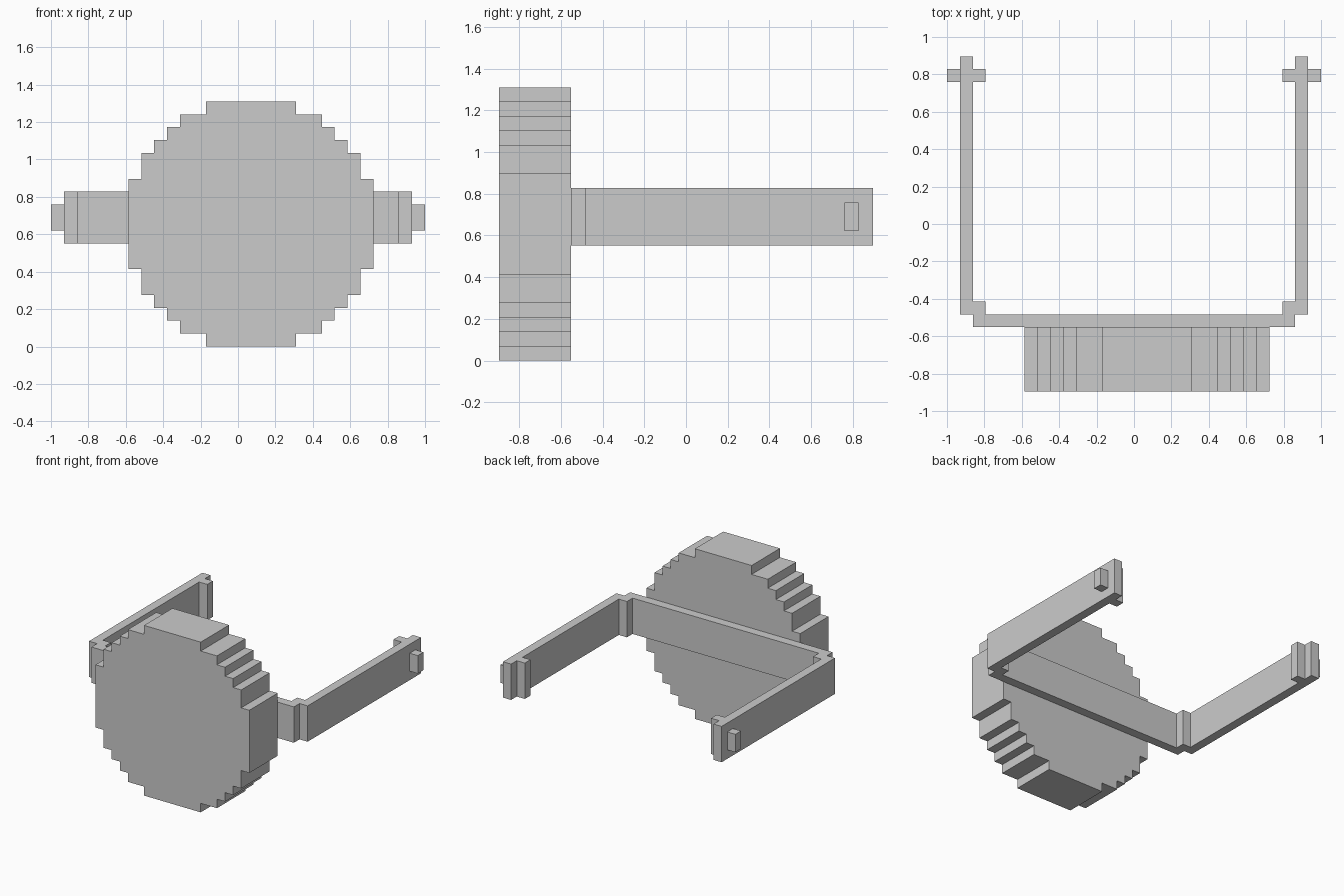
import bpy, bmesh
from mathutils import Vector

if "Cube" in bpy.data.objects:
    bpy.data.objects.remove(bpy.data.objects["Cube"])

U = 2 / 29                      # one block of the stepped grid
Y0 = -13                        # grid row 0 along y


def prism(name, outline, offset):
    """Extrude a closed outline of grid points by an offset in grid units."""
    bm = bmesh.new()
    face = bm.faces.new([bm.verts.new(Vector(p) * U) for p in outline])
    ext = bmesh.ops.extrude_face_region(bm, geom=[face])
    moved = [v for v in ext["geom"] if isinstance(v, bmesh.types.BMVert)]
    bmesh.ops.translate(bm, vec=Vector(offset) * U, verts=moved)
    bmesh.ops.recalc_face_normals(bm, faces=bm.faces)
    mesh = bpy.data.meshes.new(name)
    bm.to_mesh(mesh)
    bm.free()
    obj = bpy.data.objects.new(name, mesh)
    bpy.context.collection.objects.link(obj)
    return obj


# Round face: stepped disc, (half width, bottom z) for the lower steps
steps = [(3.5, 0), (5.5, 1), (6.5, 2), (7.5, 3), (8.5, 4), (9.5, 6)]
quarter = []
for i, (w, z) in enumerate(steps):
    quarter.append((w, z))
    if i + 1 < len(steps):
        quarter.append((w, steps[i + 1][1]))
right = quarter + [(w, 19 - z) for w, z in reversed(quarter)]
left = [(-w, z) for w, z in reversed(right)]
prism("round_face", [(1 + w, Y0, z) for w, z in right + left], (0, 5, 0))

# Strap: back bar, stepped corners, side arms and inner end catches
half = [(12.5, 5), (12.5, 6), (13.5, 6), (13.5, 26), (12.5, 26), (12.5, 25),
        (11.5, 25), (11.5, 24), (12.5, 24), (12.5, 7), (11.5, 7), (11.5, 6)]
outline = half + [(-x, y) for x, y in reversed(half)]
prism("strap", [(x, Y0 + y, 8) for x, y in outline], (0, 0, 4))

# Small nub on the outside of each arm end
for side, s in (("left", -1), ("right", 1)):
    corners = [(24, 9), (25, 9), (25, 11), (24, 11)]
    prism(side + "_nub", [(s * 13.5, Y0 + y, z) for y, z in corners], (s, 0, 0))
